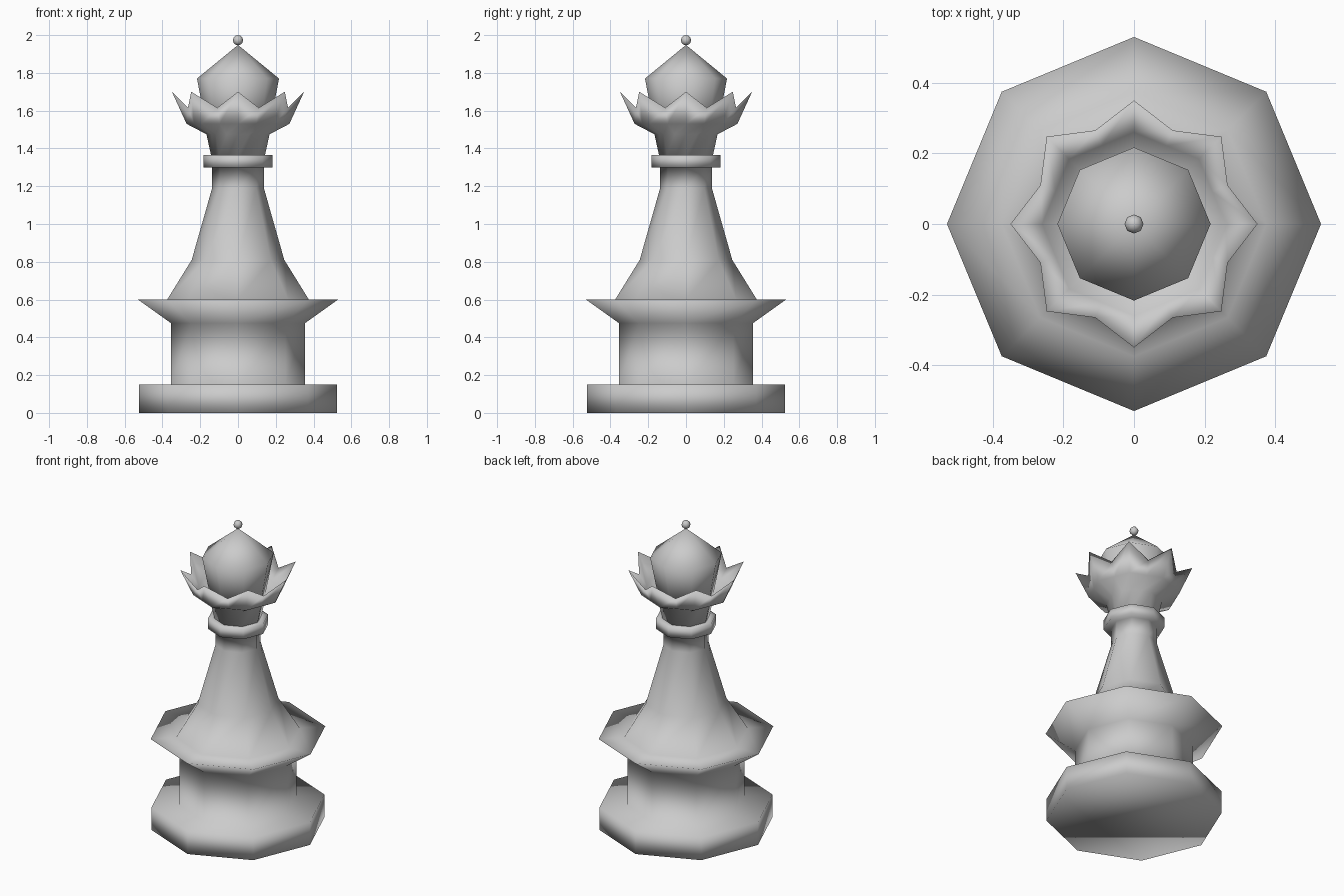
import bpy, bmesh
from math import cos, sin, pi

if "Cube" in bpy.data.objects:
    bpy.data.objects.remove(bpy.data.objects["Cube"])


def lathe(name, rings, sides=8):
    """Revolve rings of (radius, z); a ring of four values alternates two points."""
    bm = bmesh.new()
    loops = []
    for ring in rings:
        even = ring[:2]
        # In-between points lie on the straight octagon edges unless given
        odd = ring[2:] or ((ring[0] * cos(pi / 8), ring[1]) if sides == 16 else even)
        loop = []
        for i in range(sides):
            r, z = odd if i % 2 else even
            a = 2 * pi * i / sides
            loop.append(bm.verts.new((r * cos(a), r * sin(a), z)))
        loops.append(loop)
    for low, high in zip(loops, loops[1:]):
        for i in range(sides):
            j = (i + 1) % sides
            bm.faces.new((low[i], low[j], high[j], high[i]))
    if rings[0][0] > 0:
        bm.faces.new(loops[0][::-1])
    if rings[-1][0] > 0:
        bm.faces.new(loops[-1])
    bmesh.ops.remove_doubles(bm, verts=bm.verts[:], dist=1e-5)
    bmesh.ops.recalc_face_normals(bm, faces=bm.faces[:])
    for f in bm.faces:
        f.smooth = True
    mesh = bpy.data.meshes.new(name)
    bm.to_mesh(mesh)
    bm.free()
    obj = bpy.data.objects.new(name, mesh)
    bpy.context.collection.objects.link(obj)
    return obj


# Foot, pedestal, flared rim, tapering stem and collar
lathe("body", [
    (0.525, 0), (0.525, 0.15), (0.355, 0.15), (0.355, 0.475),
    (0.53, 0.60), (0.375, 0.60), (0.245, 0.81), (0.137, 1.19),
    (0.137, 1.30), (0.183, 1.30), (0.183, 1.365), (0.143, 1.365)])

# Neck and hollow crown with eight points
lathe("crown", [
    (0.143, 1.365), (0.167, 1.475), (0.272, 1.53),
    (0.35, 1.70, 0.287, 1.615),
    (0.26, 1.54), (0.165, 1.50)], sides=16)

# Pointed dome inside the crown
lathe("dome", [(0.165, 1.495), (0.217, 1.77), (0, 1.948)])

# Small ball on top
bpy.ops.mesh.primitive_uv_sphere_add(segments=8, ring_count=6, radius=0.027,
                                     location=(0, 0, 1.973))
ball = bpy.context.object
ball.name = "top_ball"
bpy.ops.object.shade_smooth()
